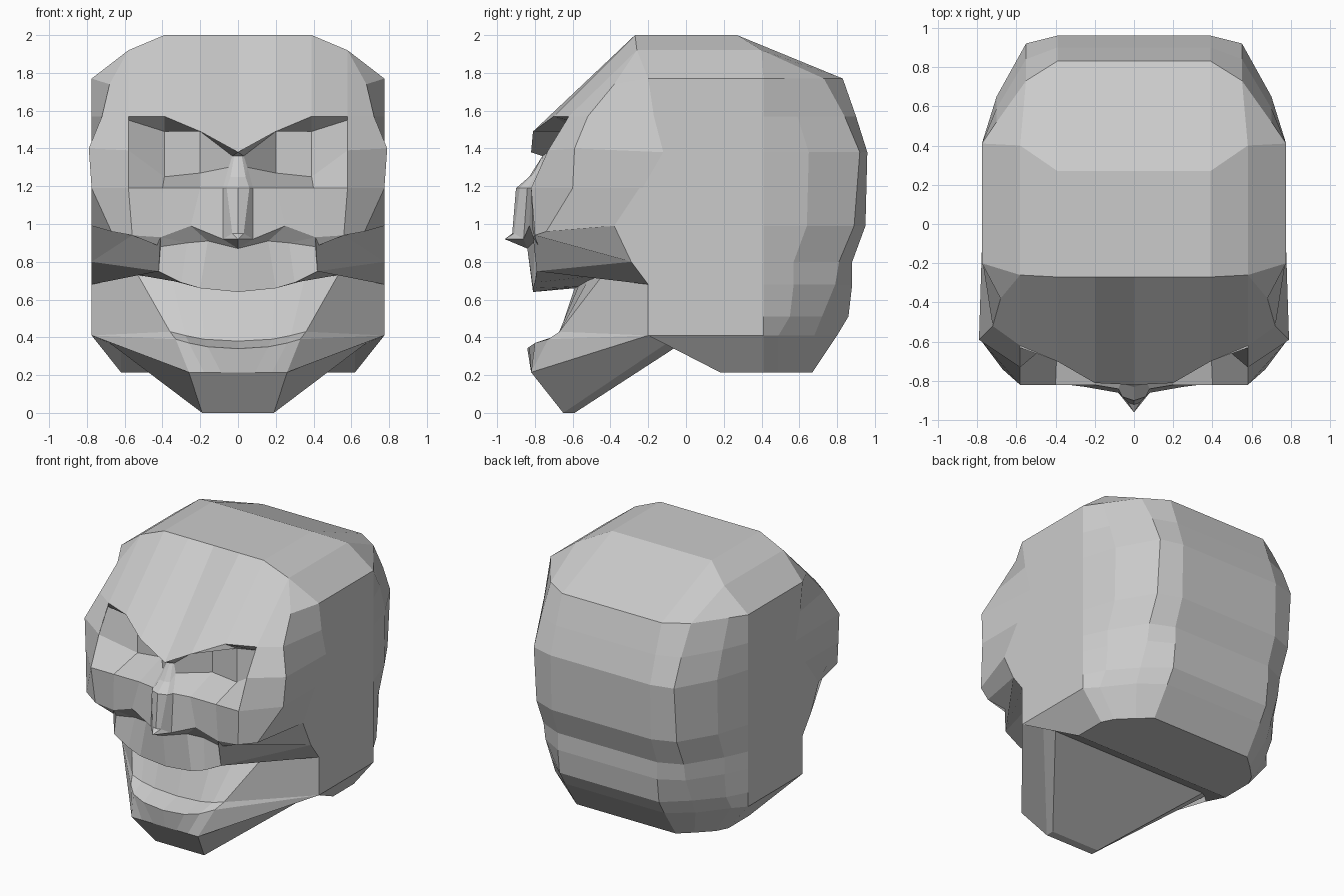
import bpy
import bmesh

# Remove only the default object
default_object = bpy.data.objects.get("Cube")
if default_object:
    bpy.data.objects.remove(default_object, do_unlink=True)

# One plain grey for the whole head
GREY = (.6, .6, .6, 1)
grey_material = bpy.data.materials.new("plain grey")
grey_material.use_nodes = True
grey_material.diffuse_color = GREY
principled = grey_material.node_tree.nodes["Principled BSDF"]
principled.inputs["Base Color"].default_value = GREY


def build_part(name, strips, polygons=()):
    """Make the left half from strips of rows, then mirror it across x.

    Rows run from top to bottom, and the points in each row run from the
    front midline outwards and round to the back."""
    mesh = bpy.data.meshes.new(name)
    bm = bmesh.new()

    def add_face(points):
        distinct = list(dict.fromkeys(points))
        if len(distinct) > 2:
            bm.faces.new([bm.verts.new(point) for point in distinct])

    for rows in strips:
        for upper, lower in zip(rows, rows[1:]):
            for i in range(min(len(upper), len(lower)) - 1):
                add_face((upper[i], lower[i], lower[i + 1], upper[i + 1]))
    for polygon in polygons:
        add_face(polygon)
    bmesh.ops.remove_doubles(bm, verts=bm.verts, dist=.001)
    bm.to_mesh(mesh)
    bm.free()
    mesh.materials.append(grey_material)
    part = bpy.data.objects.new(name, mesh)
    bpy.context.collection.objects.link(part)
    mirror = part.modifiers.new("mirror left to right", "MIRROR")
    mirror.use_axis[0] = True
    mirror.use_mirror_merge = True
    mirror.merge_threshold = .001
    return part


SIDE = .775     # half width of the flat side walls


def skull_row(z, front, back, rounding):
    """Horizontal outline of the side wall and the back of the skull."""
    return [(SIDE, front, z), (SIDE, .41, z), (.7, back - .31, z),
            (.55, back - rounding, z), (.39, back, z), (0, back, z)]


def level_row(widths, y, z):
    """Straight row of points at one depth and height."""
    return [(width, y, z) for width in widths]


def column(rows, index):
    """Pick one point out of every row."""
    return [row[index] for row in rows]


# Skull side and back, narrowing to a flat base
skull_rows = [skull_row(*values) for values in (
    (1.77, -.2, .83, .1),
    (1.57, -.17, .9, .06),
    (1.38, -.12, .96, .04),
    (.99, -.38, .95, .06),
    (.8, -.29, .88, .07),
    (.68, -.2, .88, .09),
    (.51, -.2, .86, .14),
    (.41, -.2, .8, .12))]
base_row = [(.62, .18, .215), (.62, .41, .215), (.58, .49, .215),
            (.48, .59, .215), (.39, .67, .215), (0, .67, .215)]
base_front = (0, .18, .215)

# Crown, chamfered along both sides
crown_front = [(0, -.27, 2), (.2, -.27, 2), (.39, -.27, 2),
               (.58, -.26, 1.92), skull_rows[0][0]]
crown_back = [(0, .27, 2), (.39, .27, 2), (.58, .4, 1.92), skull_rows[0][1]]
crown_middle = crown_front[:1] + crown_front[2:]
back_edge = skull_rows[0][:1:-1]
build_part("cranium",
           [skull_rows + [base_row], [back_edge, crown_back, crown_middle]],
           [[base_front] + base_row[::-1]])

# Forehead sloping down to a frowning brow
brow = [(0, -.82, 1.38), (.2, -.81, 1.49), (.39, -.7, 1.57), (.58, -.62, 1.57)]
temple_dent = (.68, -.38, 1.74)
temple = (.72, -.52, 1.57)
build_part("forehead", [[crown_front[:4], brow]],
           [[crown_front[3], brow[3], temple, temple_dent],
            [crown_front[3], temple_dent, crown_front[4]],
            [temple_dent, temple, skull_rows[1][0], skull_rows[0][0]]])

# Recessed eye sockets
EYE_DEPTH = -.57
socket_top = [(.03, -.76, 1.36), (.2, EYE_DEPTH, 1.49),
              (.39, EYE_DEPTH, 1.49), (.58, -.63, 1.55)]
socket_low = [(.05, -.77, 1.3), (.2, EYE_DEPTH, 1.27),
              (.39, EYE_DEPTH, 1.25), (.58, -.73, 1.39)]
cheek_top = [(.08, -.84, 1.19)] + level_row((.2, .4, .58), -.82, 1.19)
build_part("eye_sockets", [[brow, socket_top, socket_low, cheek_top]])

# Cheekbones wrapping round to the side walls
cheek_low = [(.08, -.86, .92), (.25, -.83, .99), (.41, -.81, .93), (.56, -.8, .94)]
cheek_corner = (.67, -.74, .96)
cheek_side = [[brow[3], temple, skull_rows[1][0]],
              [socket_low[3], (.79, -.59, 1.4), skull_rows[2][0]],
              [cheek_top[3], (SIDE, -.6, 1.19), (SIDE, -.23, 1.19)],
              [cheek_low[3], cheek_corner, skull_rows[3][0]]]
build_part("cheekbones", [[cheek_top, cheek_low], cheek_side])

# Narrow nose with a flat bridge and a pointed tip
nose_base = (0, -.84, .87)
nose_tip = (0, -.96, .92)
build_part("nose", [[[brow[0], brow[0], brow[0]],
                     [(0, -.76, 1.36), (.02, -.76, 1.36), socket_top[0]],
                     [(0, -.83, 1.25), (.04, -.82, 1.25), socket_low[0]],
                     [(0, -.9, 1.19), (.06, -.88, 1.19), cheek_top[0]],
                     [(0, -.92, .95), (.03, -.91, .95), cheek_low[0]],
                     [nose_tip, nose_tip, cheek_low[0]],
                     [nose_base, nose_base, cheek_low[0]]]])

# Upper jaw, with the hollow under each cheekbone
upper_jaw_top = [nose_base, (.16, -.8, .91), (.27, -.77, .9), (.41, -.78, .88)]
upper_lip = [(0, -.81, .64), (.2, -.81, .66), (.3, -.8, .69), (.42, -.79, .75)]
mouth_line = [(0, -.59, .66), (.2, -.57, .67), (.35, -.52, .7), (.53, -.44, .73)]
jaw_hinge = skull_rows[5][0]
hollow_rear = skull_rows[4][0]
build_part("upper_jaw",
           [[[nose_base] + cheek_low[1:], upper_jaw_top, upper_lip, mouth_line]],
           [[cheek_low[2], upper_jaw_top[3], upper_lip[3]],
            [cheek_low[2], upper_lip[3], hollow_rear, cheek_low[3]],
            [cheek_low[3], hollow_rear, skull_rows[3][0], cheek_corner],
            [upper_lip[3], mouth_line[3], jaw_hinge, hollow_rear],
            [cheek_low[0], nose_base, upper_jaw_top[1], cheek_low[1]]])

# Lower jaw from the open mouth to the chin and its underside
lower_rows = [mouth_line,
              [(0, -.68, .38), (.18, -.68, .39), (.28, -.68, .41), (.36, -.67, .43)],
              [(0, -.84, .34), (.16, -.83, .35), (.26, -.8, .37), (.33, -.73, .39)],
              level_row((0, .09, .18, .26), -.82, .215),
              level_row((0, .06, .13, .19), -.65, 0),
              level_row((0, .06, .13, .19), -.59, 0),
              level_row((0, .2, .4, .62), -.05, .35),
              level_row((0, .2, .4, .62), .18, .215)]
jaw_corner = skull_rows[7][0]
jaw_rear = [jaw_hinge, jaw_corner, jaw_corner, jaw_corner,
            (.68, -.1, .37), lower_rows[6][3]]
jaw_side = [list(pair) for pair in zip(column(lower_rows[:6], 3), jaw_rear)]
build_part("lower_jaw", [lower_rows, jaw_side],
           [[jaw_corner, jaw_rear[4], lower_rows[6][3], base_row[0]]])
